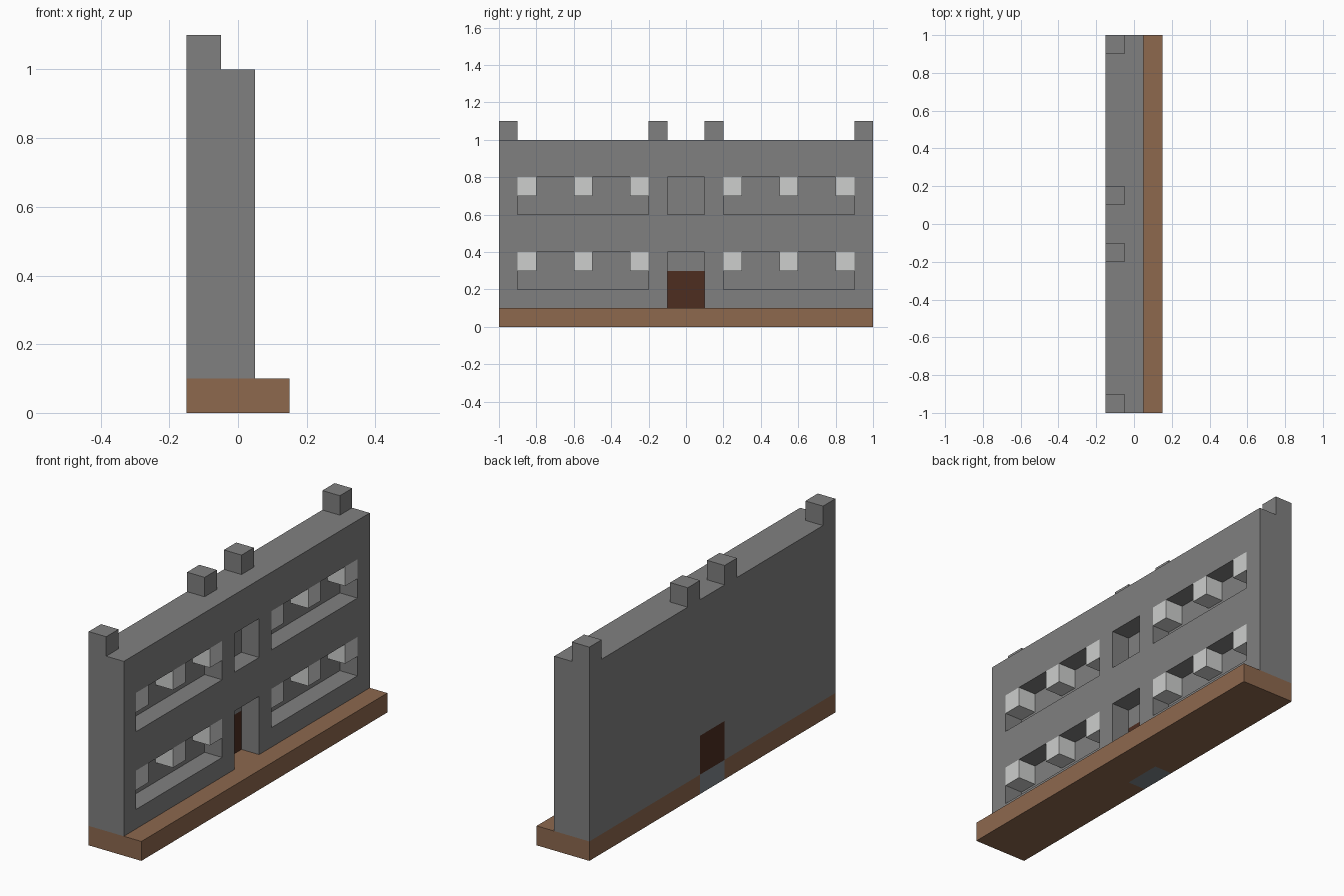
import bpy
import bmesh
from mathutils import Matrix, Vector

cube = bpy.data.objects.get("Cube")
if cube:
    bpy.data.objects.remove(cube, do_unlink=True)


def make_material(name, r, g, b):
    mat = bpy.data.materials.new(name)
    mat.use_nodes = True
    mat.diffuse_color = (r, g, b, 1)
    mat.node_tree.nodes["Principled BSDF"].inputs["Base Color"].default_value = (r, g, b, 1)
    return mat


stone = make_material("grey stone", 0.216, 0.216, 0.216)
pale = make_material("pale grey", 0.61, 0.62, 0.61)
earth = make_material("brown earth", 0.266, 0.138, 0.076)
wood = make_material("dark wood", 0.076, 0.026, 0.0144)
slate = make_material("blue grey", 0.21, 0.235, 0.26)


def boxes(name, spans, mat=None):
    """One object made of boxes, each given as (x, y, z) ranges."""
    bm = bmesh.new()
    for span in spans:
        centre = Vector([(a + b) / 2 for a, b in span])
        size = Vector([b - a for a, b in span])
        bmesh.ops.create_cube(bm, size=1, matrix=Matrix.LocRotScale(centre, None, size))
    mesh = bpy.data.meshes.new(name)
    bm.to_mesh(mesh)
    bm.free()
    obj = bpy.data.objects.new(name, mesh)
    bpy.context.collection.objects.link(obj)
    if mat:
        mesh.materials.append(mat)
    return obj


def carve(target, spans):
    """Cut boxes out of the target, then discard the cutter."""
    cutter = boxes("cutter", spans)
    cutter.hide_render = True
    mod = target.modifiers.new("carve", 'BOOLEAN')
    mod.operation = 'DIFFERENCE'
    mod.solver = 'EXACT'
    mod.object = cutter
    bpy.context.view_layer.objects.active = target
    bpy.ops.object.modifier_apply(modifier=mod.name)
    bpy.data.objects.remove(cutter, do_unlink=True)


def both_sides(spans):
    """Add the mirror image across y = 0 of every box."""
    return spans + [(x, (-y[1], -y[0]), z) for x, y, z in spans]


BACK = (-0.15, -0.05)    # rear layer of the wall
FRONT = (-0.05, 0.05)    # front layer of the wall
OPEN = (-0.05, 0.2)      # cut reaching out through the front
MIDDLE = (-0.1, 0.1)
FLOORS = (0.2, 0.6)      # sill heights

# Ground slab, with a notch for the threshold
base = boxes("ground_slab", [((-0.15, 0.15), (-1, 1), (0, 0.1))], earth)
carve(base, [((-0.3, -0.05), MIDDLE, (-0.1, 0.2))])
boxes("threshold", [(BACK, MIDDLE, (0, 0.1))], slate)

# Main wall with long window recesses, a central niche and a doorway
wall = boxes("wall", [((-0.15, 0.05), (-1, 1), (0.1, 1))], stone)
recesses = both_sides([(OPEN, (0.2, 0.9), (z, z + 0.2)) for z in FLOORS])
recesses += [(OPEN, MIDDLE, (0.6, 0.8)), (OPEN, MIDDLE, (0, 0.4))]
carve(wall, recesses)
carve(wall, [((-0.3, 0), MIDDLE, (0, 0.3))])

# Door filling the rear of the doorway
boxes("door", [(BACK, MIDDLE, (0.1, 0.3))], wood)

# Pale blocks hanging from the top of each recess
boxes("window_blocks", both_sides(
    [(FRONT, (y, y + 0.1), (z + 0.1, z + 0.2)) for z in FLOORS for y in (0.2, 0.5, 0.8)]), pale)

# Battlements along the rear edge
boxes("battlements", both_sides([(BACK, (y, y + 0.1), (1, 1.1)) for y in (0.1, 0.9)]), stone)
